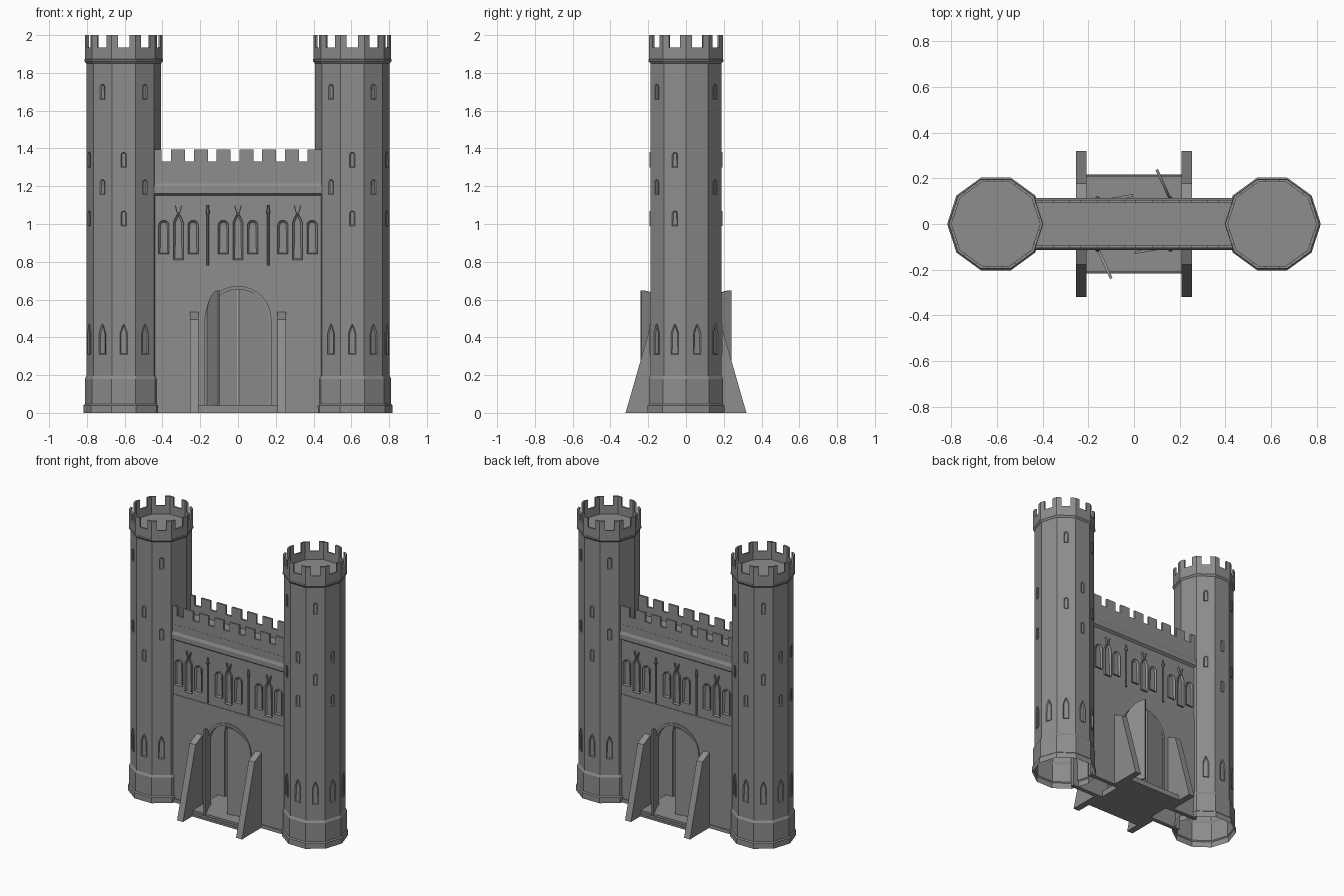
import bpy, bmesh
from math import pi, sin, cos, sqrt, radians
from mathutils import Matrix, Vector

cube = bpy.data.objects.get("Cube")
if cube:
    bpy.data.objects.remove(cube)

stone = bpy.data.materials.new("grey stone")
stone.use_nodes = True
stone.diffuse_color = (0.27, 0.27, 0.27, 1)
stone.node_tree.nodes["Principled BSDF"].inputs["Base Color"].default_value = (0.27, 0.27, 0.27, 1)

SIDES, STEP = 10, 2 * pi / 10
TOWER_X, SHAFT_R = 0.605, 0.198
WALL_Y, HALF_W = 0.097, 0.46
SPRING, ARCH_R = 0.495, 0.165


def finish(name, bm):
    bmesh.ops.recalc_face_normals(bm, faces=bm.faces)
    mesh = bpy.data.meshes.new(name)
    bm.to_mesh(mesh)
    bm.free()
    mesh.materials.append(stone)
    obj = bpy.data.objects.new(name, mesh)
    bpy.context.scene.collection.objects.link(obj)


def frame(normal, origin):
    """Local x runs along the surface, y goes up, z points outward."""
    n, up = Vector(normal).normalized(), Vector((0, 0, 1))
    m = Matrix((up.cross(n), up, n)).transposed().to_4x4()
    m.translation = origin
    return m


def prism(bm, pts, z0, z1, mat, recess=0):
    """Extruded outline; recess sinks a panel into its outer face."""
    lo = [bm.verts.new(mat @ Vector((x, y, z0))) for x, y in pts]
    hi = [bm.verts.new(mat @ Vector((x, y, z1))) for x, y in pts]
    bm.faces.new(lo[::-1])
    top = bm.faces.new(hi)
    for i in range(len(pts)):
        j = (i + 1) % len(pts)
        bm.faces.new((lo[i], lo[j], hi[j], hi[i]))
    if recess:
        top.normal_update()
        bmesh.ops.inset_individual(bm, faces=[top], thickness=recess, depth=-recess)


def rect(x0, x1, y0, y1):
    return [(x0, y0), (x1, y0), (x1, y1), (x0, y1)]


def lancet(x, z0, z1, w, rise, pointed):
    """Window outline with a round or pointed head."""
    h, n = w / 2, 8
    pts = [(x - h, z0), (x + h, z0)]
    for i in range(n + 1):
        t = i / n
        if pointed:
            dx = h * (1 - 2 * t)
            pts.append((x + dx, z1 - rise * (abs(dx) / h) ** 1.4))
        else:
            pts.append((x + h * cos(pi * t), z1 - rise + rise * sin(pi * t)))
    return pts


def arch(r, n=16):
    return [(r * cos(pi * i / n), SPRING + r * sin(pi * i / n)) for i in range(n + 1)]


# Towers
PROFILE = [(0.213, 0), (0.213, 0.04), (0.206, 0.047), (0.206, 0.18), (SHAFT_R, 0.195),
           (SHAFT_R, 1.85), (0.208, 1.862), (0.208, 1.872), (0.19, 1.875)]
for side, label in ((1, "left"), (-1, "right")):
    centre = Vector((side * TOWER_X, 0, 0))
    bm = bmesh.new()
    rings = [[bm.verts.new(centre + Vector((r * cos(k * STEP), r * sin(k * STEP), z)))
              for k in range(SIDES)] for r, z in PROFILE]
    for a, b in zip(rings, rings[1:]):
        for k in range(SIDES):
            j = (k + 1) % SIDES
            bm.faces.new((a[k], a[j], b[j], b[k]))
    bm.faces.new(rings[-1])
    finish(label + "_tower", bm)

    crown, windows = bmesh.new(), bmesh.new()
    for k in range(SIDES):
        deg = k * 36 + 18
        n = Vector((cos(radians(deg)), sin(radians(deg)), 0))
        # Battlement panel with one notch in the middle of each side
        r = 0.206
        h, g = r * sin(pi / 10), 0.03
        notch = [(-h, 1.865), (h, 1.865), (h, 2), (g, 2), (g, 1.935), (-g, 1.935), (-g, 2), (-h, 2)]
        prism(crown, notch, -0.012, 0, frame(n, centre + n * r * cos(pi / 10)))
        # Windows: tall lancets low down, small arched ones above
        m = frame(n, centre + n * SHAFT_R * cos(pi / 10))
        if n.x * side < -0.9:
            continue
        prism(windows, lancet(0, 0.31, 0.47, 0.04, 0.05, True), -0.004, 0.006, m, 0.006)
        heights = (1.7, 1.195) if k % 5 in (1, 3) else (1.34, 1.03)
        if deg == 18 and side > 0:
            heights = ()
        for z in heights:
            prism(windows, lancet(0, z - 0.04, z + 0.04, 0.028, 0.014, False), -0.004, 0.005, m, 0.005)
    finish(label + "_tower_battlement", crown)
    finish(label + "_tower_windows", windows)

# Gate wall, one thin face front and back
merlons = [-0.354 + 0.1205 * i for i in range(7)]
parapet = [(-HALF_W, 1.25), (HALF_W, 1.25), (HALF_W, 1.395)]
for x in reversed(merlons):
    if x < 0.36:
        parapet += [(x + 0.074, 1.33), (x + 0.074, 1.395)]
    parapet += [(x, 1.395), (x, 1.33)]
parapet += [(-0.405, 1.33), (-0.405, 1.395), (-HALF_W, 1.395)]

for s, label in ((-1, "front"), (1, "back")):
    m = frame((0, s, 0), (0, s * WALL_Y, 0))

    bm = bmesh.new()
    outline = [(-HALF_W, 0), (-ARCH_R, 0)] + arch(ARCH_R)[::-1]
    outline += [(ARCH_R, 0), (HALF_W, 0), (HALF_W, 0.765), (-HALF_W, 0.765)]
    prism(bm, outline, -0.02, 0.004, m)
    prism(bm, rect(-HALF_W, HALF_W, 0.765, 1.16), -0.02, 0, m)
    for a, b in ((-0.45, -0.21), (0.21, 0.45)):
        prism(bm, rect(a, b, 0, 0.025), -0.02, 0.01, m)
    finish(label + "_gate_wall", bm)

    # Merlon spacing is the same seen from front and back
    bm = bmesh.new()
    pts = parapet if s < 0 else [(-x, z) for x, z in parapet[::-1]]
    prism(bm, pts, -0.006, 0.008, m)
    finish(label + "_parapet", bm)

    bm = bmesh.new()
    ri, ro = ARCH_R - 0.006, ARCH_R + 0.012
    band = [(-ri, 0.04)] + arch(ri)[::-1] + [(ri, 0.04), (ro, 0.04)] + arch(ro) + [(-ro, 0.04)]
    prism(bm, band, -0.02, 0.012, m)
    finish(label + "_arch_trim", bm)

    # Three groups of three windows with forked finials
    bm = bmesh.new()
    for gx in (-0.315, 0, 0.315):
        for dx in (-0.077, 0.077):
            prism(bm, lancet(gx + dx, 0.84, 1.02, 0.056, 0.028, False), -0.004, 0.012, m, 0.011)
        prism(bm, lancet(gx, 0.81, 1.06, 0.052, 0.05, True), -0.004, 0.014, m, 0.011)
        for d in (-1, 1):
            fork = [(gx, 1.045), (gx + d * 0.006, 1.045), (gx + d * 0.02, 1.098), (gx + d * 0.014, 1.098)]
            prism(bm, fork, 0, 0.014, m)
    finish(label + "_gate_windows", bm)

    # Slim shafts between the groups
    bm = bmesh.new()
    for x in (-0.16, 0.16):
        y = s * (WALL_Y + 0.014)
        bmesh.ops.create_cone(bm, cap_ends=True, segments=8, radius1=0.006, radius2=0.006, depth=0.32,
                              matrix=Matrix.Translation((x, y, 0.94)))
        bmesh.ops.create_uvsphere(bm, u_segments=8, v_segments=6, radius=0.011,
                                  matrix=Matrix.Translation((x, y, 1.065)) @ Matrix.Diagonal((1, 1, 1.6, 1)))
    finish(label + "_wall_shafts", bm)

    # Sloped buttresses beside the gate
    bm = bmesh.new()
    for x in (-0.232, 0.232):
        side_profile = [(s * y, z) for y, z in ((0.09, 0), (0.32, 0), (0.178, 0.495), (0.09, 0.54))]
        prism(bm, side_profile, -0.023, 0.023, frame((1, 0, 0), (x, 0, 0)))
    finish(label + "_buttresses", bm)

    # Door leaves, one wide open and one nearly closed
    for d, free, label2 in ((s, (0.1, 0.238), "open"), (-s, (0.004, 0.125), "ajar")):
        hinge = Vector((d * 0.163, s * 0.098, 0))
        tip = Vector((d * free[0], s * free[1], 0))
        along = tip - hinge
        length = along.length
        n = along.normalized().cross(Vector((0, 0, 1)))
        leaf = [(0, 0.04), (length, 0.04)]
        for i in range(9):
            u = length * (1 - i / 8)
            leaf.append((u, SPRING + sqrt(max(0, length ** 2 - (length - u) ** 2))))
        bm = bmesh.new()
        prism(bm, leaf, -0.006, 0.006, frame(n, hinge))
        finish(label + "_door_" + label2, bm)

# Cornice and roof walk
half = [(0.097, 1.15), (0.114, 1.162), (0.114, 1.195), (0.106, 1.215), (0.106, 1.265)]
bm = bmesh.new()
prism(bm, half + [(-y, z) for y, z in half[::-1]], -HALF_W, HALF_W, frame((1, 0, 0), (0, 0, 0)))
finish("cornice_and_roof", bm)

# Gate steps
bm = bmesh.new()
for i in range(3):
    y = 0.217 - 0.004 * i
    prism(bm, rect(-y, y, 0.014 * i, 0.014 * (i + 1)), -0.21, 0.21, frame((1, 0, 0), (0, 0, 0)))
finish("gate_steps", bm)
